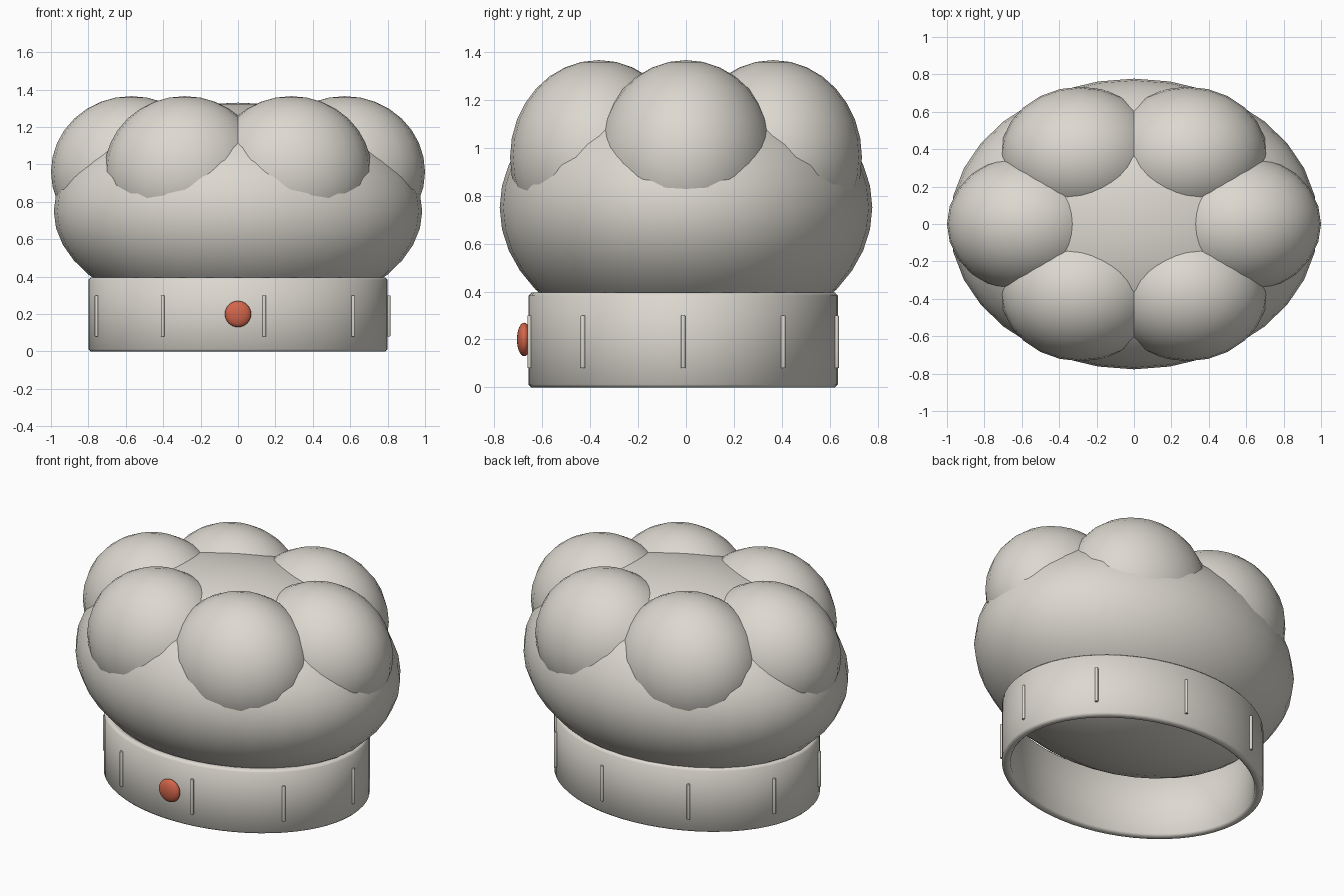
import bpy
import bmesh
from math import cos, sin, radians

cube = bpy.data.objects.get("Cube")
if cube:
    bpy.data.objects.remove(cube, do_unlink=True)


def make_material(name, colour):
    mat = bpy.data.materials.new(name)
    mat.use_nodes = True
    mat.diffuse_color = colour
    mat.node_tree.nodes["Principled BSDF"].inputs["Base Color"].default_value = colour
    return mat


cloth = make_material("warm white cloth", (0.72, 0.69, 0.63, 1))
red = make_material("red button", (0.65, 0.13, 0.07, 1))
BAND_Y = -0.012


def finish(name, mat, angle=40):
    obj = bpy.context.object
    obj.name = obj.data.name = name
    obj.data.materials.append(mat)
    bpy.ops.object.transform_apply(location=False, rotation=True, scale=True)
    bpy.ops.object.shade_smooth_by_angle(angle=radians(angle))
    return obj


def ellipsoid(name, centre, radii, mat, segments=24, rings=16):
    bpy.ops.mesh.primitive_uv_sphere_add(segments=segments, ring_count=rings, location=centre)
    bpy.context.object.scale = radii
    return finish(name, mat)


# Open oval headband: a closed wall profile swept around an ellipse
def headband():
    rim = 0.012
    profile = [(0, rim), (rim, 0), (0.05 - rim, 0), (0.05, rim),
               (0.05, 0.395 - rim), (0.05 - rim, 0.395), (rim, 0.395), (0, 0.395 - rim)]
    steps = 64
    bm = bmesh.new()
    loops = []
    for i in range(steps):
        a = radians(360 * i / steps)
        loops.append([bm.verts.new(((0.8 - d) * cos(a), (0.645 - d) * sin(a), z))
                      for d, z in profile])
    for i in range(steps):
        here, there = loops[i], loops[(i + 1) % steps]
        for j in range(len(profile)):
            k = (j + 1) % len(profile)
            bm.faces.new((here[j], here[k], there[k], there[j]))
    bmesh.ops.recalc_face_normals(bm, faces=bm.faces)
    mesh = bpy.data.meshes.new("headband")
    bm.to_mesh(mesh)
    bm.free()
    obj = bpy.data.objects.new("headband", mesh)
    bpy.context.collection.objects.link(obj)
    bpy.ops.object.select_all(action="DESELECT")
    obj.select_set(True)
    bpy.context.view_layer.objects.active = obj
    obj.location.y = BAND_Y
    finish("headband", cloth, 50)


headband()

# Puffy crown body
ellipsoid("crown", (0, 0, 0.75), (0.985, 0.777, 0.58), cloth, 32, 20)

# Ring of six puffs on the crown
for i in range(6):
    a = radians(60 * i)
    ellipsoid(f"puff_{i + 1}", (0.57 * cos(a), 0.42 * sin(a), 0.96),
              (0.43, 0.37, 0.405), cloth)

# Nine thin upright pleats around the band
for i in range(9):
    a = radians(40 * i)
    bpy.ops.mesh.primitive_cylinder_add(
        vertices=10, radius=0.01, depth=0.22,
        location=(0.805 * cos(a), 0.65 * sin(a) + BAND_Y, 0.19))
    pleat = finish(f"pleat_{i + 1}", cloth)
    bevel = pleat.modifiers.new("rounded ends", "BEVEL")
    bevel.width = 0.004
    bevel.segments = 2

# Button at the front
ellipsoid("front_button", (0, -0.675, 0.2), (0.07, 0.03, 0.07), red)
